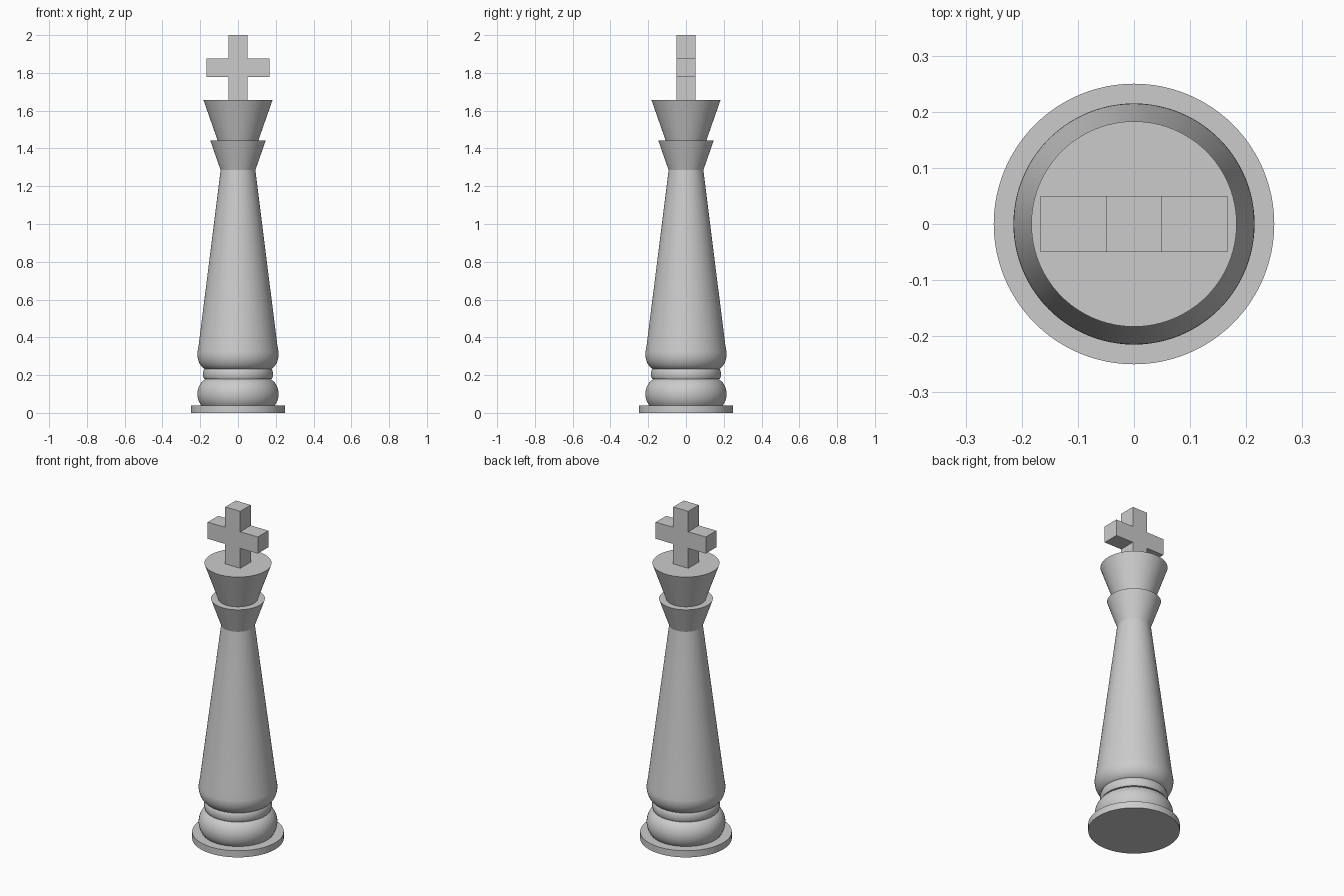
import bpy, bmesh, math

cube = bpy.data.objects.get("Cube")
if cube:
    bpy.data.objects.remove(cube, do_unlink=True)

grey = bpy.data.materials.new("plain grey")
grey.use_nodes = True
COLOUR = (0.6, 0.6, 0.6, 1)
grey.diffuse_color = COLOUR
grey.node_tree.nodes["Principled BSDF"].inputs["Base Color"].default_value = COLOUR


def finish(name, bm):
    bmesh.ops.recalc_face_normals(bm, faces=bm.faces)
    mesh = bpy.data.meshes.new(name)
    bm.to_mesh(mesh)
    bm.free()
    mesh.materials.append(grey)
    obj = bpy.data.objects.new(name, mesh)
    bpy.context.collection.objects.link(obj)
    return obj


def turned(name, profile, sides=96):
    """Closed solid of revolution from (radius, height) points."""
    bm = bmesh.new()
    rings = []
    for r, z in profile:
        rings.append([bm.verts.new((r * math.cos(a), r * math.sin(a), z))
                      for a in (math.tau * i / sides for i in range(sides))])
    for low, high in zip(rings, rings[1:]):
        for i in range(sides):
            j = (i + 1) % sides
            bm.faces.new((low[i], low[j], high[j], high[i]))
    bm.faces.new(rings[0][::-1])
    bm.faces.new(rings[-1])
    obj = finish(name, bm)
    bpy.ops.object.select_all(action="DESELECT")
    obj.select_set(True)
    bpy.context.view_layer.objects.active = obj
    bpy.ops.object.shade_smooth_by_angle(angle=math.radians(30))
    return obj


def bulge(z0, z1, centre, core, reach, half, steps=16):
    """Rounded profile between two heights, an ellipse arc around a core."""
    points = []
    a0 = math.asin(max(-1, (z0 - centre) / half))
    a1 = math.asin(min(1, (z1 - centre) / half))
    for i in range(steps + 1):
        a = a0 + (a1 - a0) * i / steps
        points.append((core + reach * math.cos(a), centre + half * math.sin(a)))
    return points


# Foot and rounded mouldings
turned("foot_disc", [(0.25, 0), (0.25, 0.04)])
turned("lower_bulge", bulge(0.04, 0.185, 0.1, 0.145, 0.07, 0.085))
turned("neck_ring", bulge(0.18, 0.235, 0.205, 0.16, 0.025, 0.04))

# Upper moulding flowing into the tapered body
turned("body", bulge(0.23, 0.36, 0.31, 0.15, 0.065, 0.085)[:-4]
       + [(0.208, 0.36), (0.092, 1.285)])

# Collar and crown
turned("collar", [(0.092, 1.285), (0.147, 1.443)])
turned("crown", [(0.108, 1.443), (0.183, 1.657)])

# Cross finial: square upright with an arm extruded from each side
bm = bmesh.new()
levels = (1.657, 1.777, 1.877, 2.0)
half = 0.05
rings = [[bm.verts.new((x * half, y * half, z))
          for x, y in ((-1, -1), (1, -1), (1, 1), (-1, 1))] for z in levels]
for low, high in zip(rings, rings[1:]):
    for i in range(4):
        j = (i + 1) % 4
        bm.faces.new((low[i], low[j], high[j], high[i]))
bm.faces.new(rings[0][::-1])
bm.faces.new(rings[-1])
bm.normal_update()
arms = [f for f in bm.faces if abs(f.normal.x) > 0.9
        and levels[1] < f.calc_center_median().z < levels[2]]
for face in bmesh.ops.extrude_discrete_faces(bm, faces=arms)["faces"]:
    side = math.copysign(1, face.calc_center_median().x)
    for v in face.verts:
        v.co.x = side * 0.167
finish("cross", bm)
